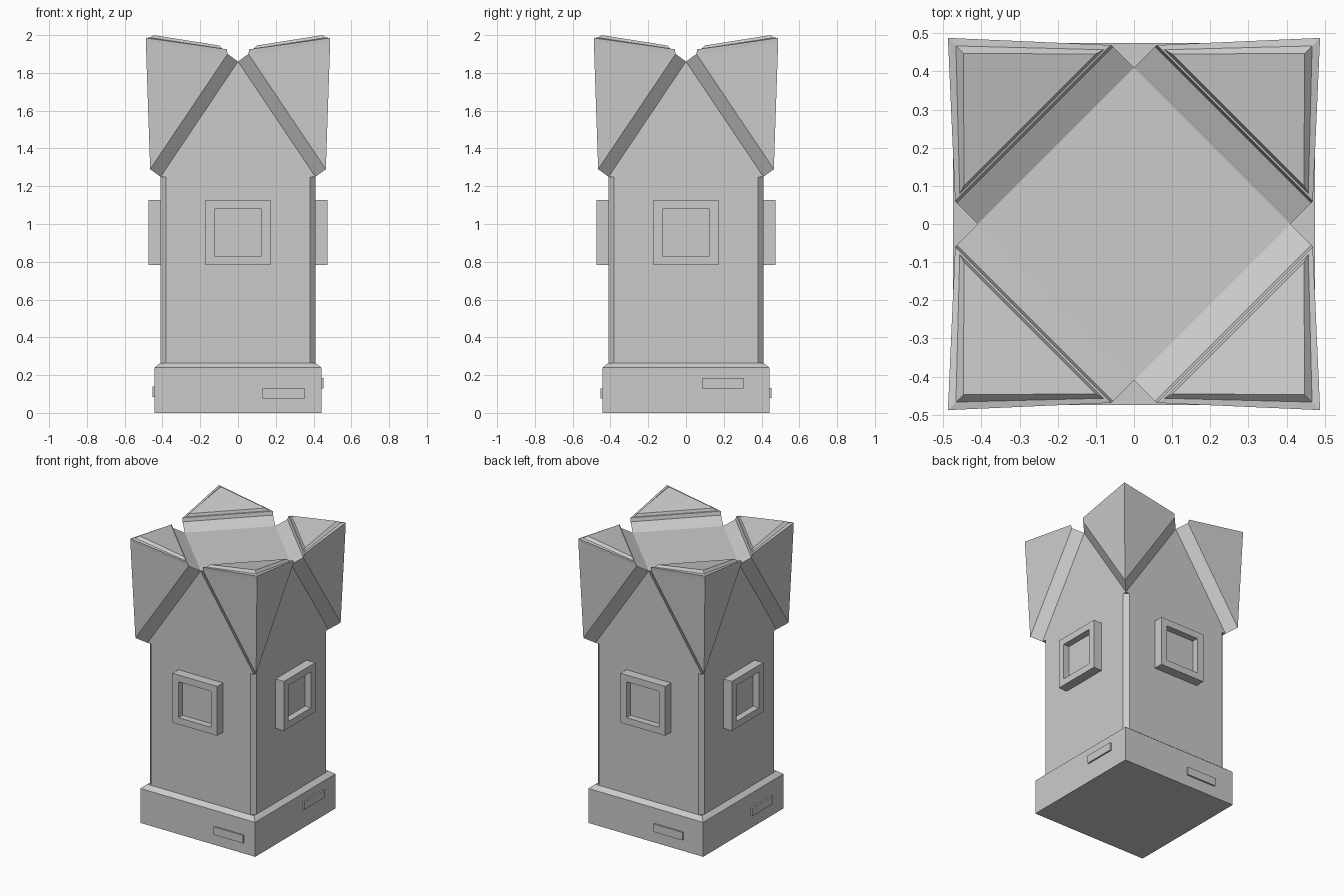
import bpy, bmesh
from math import pi
from mathutils import Matrix, Vector

if "Cube" in bpy.data.objects:
    bpy.data.objects.remove(bpy.data.objects["Cube"])


def make(name, verts, faces=None, turn=0.0):
    """Mesh object from points; with no faces given, use their convex hull."""
    bm = bmesh.new()
    rot = Matrix.Rotation(turn, 4, 'Z')
    vs = [bm.verts.new(rot @ Vector(v)) for v in verts]
    if faces is None:
        bmesh.ops.convex_hull(bm, input=vs)
        bmesh.ops.dissolve_limit(bm, angle_limit=0.01, verts=bm.verts[:], edges=bm.edges[:])
    else:
        for f in faces:
            bm.faces.new([vs[i] for i in f])
    bmesh.ops.recalc_face_normals(bm, faces=bm.faces[:])
    me = bpy.data.meshes.new(name)
    bm.to_mesh(me)
    bm.free()
    ob = bpy.data.objects.new(name, me)
    bpy.context.collection.objects.link(ob)
    return ob


def square(h, z):
    return [(-h, -h, z), (h, -h, z), (h, h, z), (-h, h, z)]


def box(name, x0, x1, y0, y1, z0, z1, turn=0.0):
    return make(name, [(x, y, z) for x in (x0, x1) for y in (y0, y1) for z in (z0, z1)], None, turn)


H = 0.41       # body half width
C = 0.382      # where the corner chamfer starts

# plinth with sloped top edge
make("plinth", square(0.442, 0) + square(0.442, 0.24) + square(H, 0.265))

# chamfered shaft
octagon = [(sx * a, sy * b) for a, b in ((H, C), (C, H)) for sx in (-1, 1) for sy in (-1, 1)]
make("shaft", [(x, y, z) for z in (0.26, 1.25) for x, y in octagon])

# upper body: square below, diamond floor on top
make("upper_body", square(H, 1.25) + [(0, -H, 1.86), (H, 0, 1.86), (0, H, 1.86), (-H, 0, 1.86)])


def tri(ax, ay, az, d, dz):
    """Triangle at the front right corner: two wings and the corner tip."""
    return [(ax, -ay, az), (ay, -ax, az), (d, -d, dz)]


# flared corner block: extruded corner triangle, then stepped cap rings
block = [(0, -H, 1.86), (H, 0, 1.86), (H, -H, 1.25),
         (0.055, -0.465, 1.90), (0.465, -0.055, 1.90), (0.465, -0.465, 1.29)]
rings = (tri(0.055, 0.465, 1.90, 0.488, 1.965)[2:] + tri(0.06, 0.469, 1.925, 0.488, 1.985)
         + tri(0.08, 0.457, 1.927, 0.467, 1.987) + tri(0.10, 0.446, 1.945, 0.447, 2.0))
block_faces = [(0, 1, 2), (0, 1, 4, 3), (1, 2, 5, 4), (2, 0, 3, 5), (3, 5, 6), (5, 4, 6)]
levels = [(3, 4, 6), (7, 8, 9), (10, 11, 12), (13, 14, 15)]
for lo, hi in zip(levels, levels[1:]):
    for i in range(3):
        j = (i + 1) % 3
        block_faces.append((lo[i], lo[j], hi[j], hi[i]))
block_faces.append(levels[-1])

# window frame with recessed pane, on the front face
WZ = 0.955


def frame(h, y):
    return [(x, y, WZ + z) for x, z in ((-h, -h), (h, -h), (h, h), (-h, h))]


window = frame(0.172, -0.40) + frame(0.172, -0.475) + frame(0.125, -0.475) + frame(0.125, -0.43)
window_faces = [(k + i, k + (i + 1) % 4, k + 4 + (i + 1) % 4, k + 4 + i)
                for k in (0, 4, 8) for i in range(4)] + [(12, 13, 14, 15)]

# small plinth bricks: start, end and bottom along each side
bricks = [(0.13, 0.355, 0.075), (0.085, 0.305, 0.13), (0.065, 0.29, 0.078), (0.083, 0.305, 0.085)]

# repeat around the four sides
for k, side in enumerate(("front", "right", "back", "left")):
    turn = k * pi / 2
    make("corner_block_" + side, block + rings, block_faces, turn)
    make("window_" + side, window, window_faces, turn)
    x0, x1, z0 = bricks[k]
    box("brick_" + side, x0, x1, -0.453, -0.43, z0, z0 + 0.055, turn)
